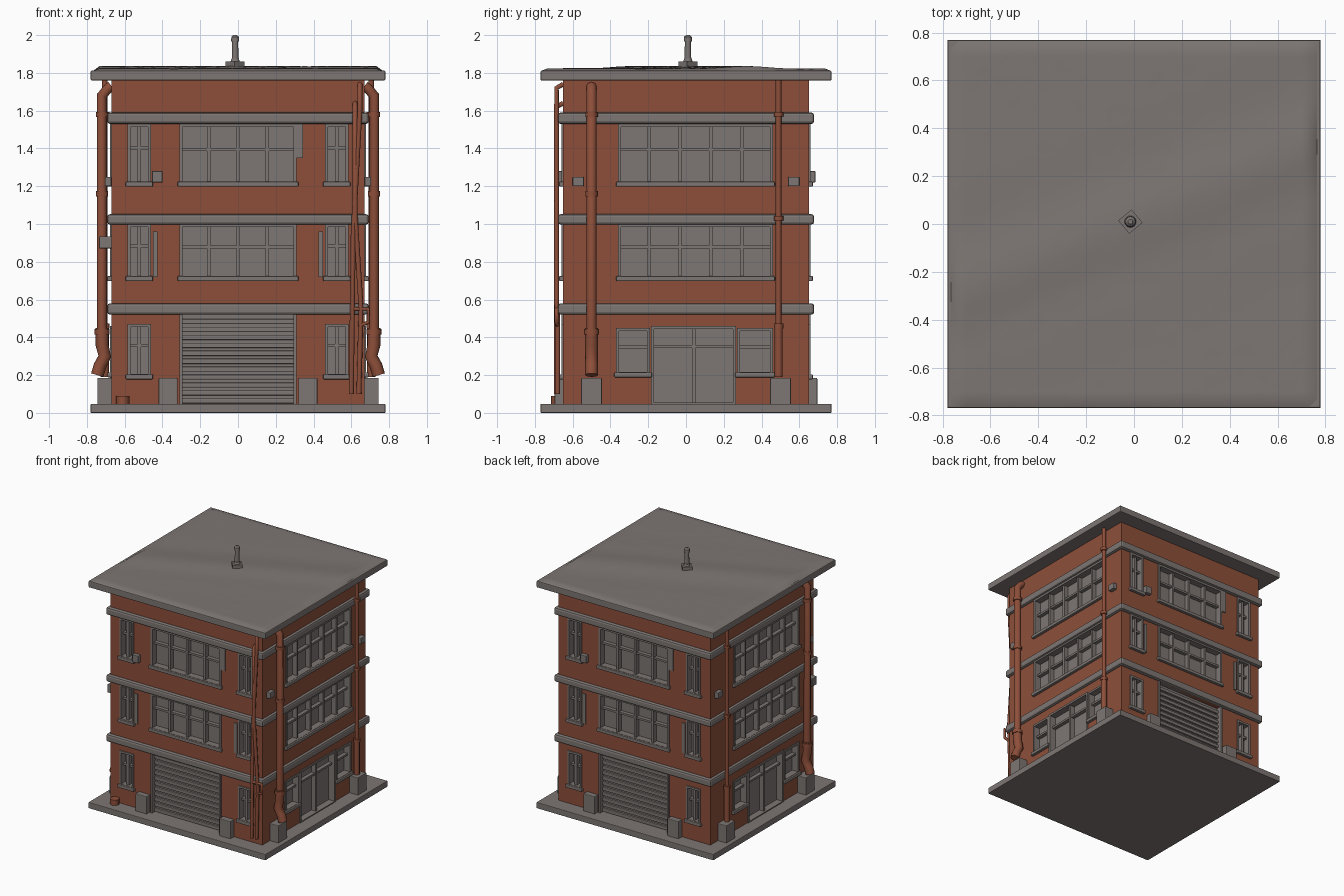
import bpy, bmesh, math, random
from mathutils import Vector, Matrix

if "Cube" in bpy.data.objects:
    bpy.data.objects.remove(bpy.data.objects["Cube"])

random.seed(4)


def material(name, rgb):
    m = bpy.data.materials.new(name)
    m.diffuse_color = (*rgb, 1)
    m.use_nodes = True
    m.node_tree.nodes["Principled BSDF"].inputs["Base Color"].default_value = m.diffuse_color
    return m


GREY = material("warm grey", (0.205, 0.182, 0.172))
RED = material("brick red", (0.27, 0.078, 0.042))
DX, DY = 0.67, 0.65          # wall planes of the sides and of the front/back
parts = {}                   # part name -> list of world boxes


def finish(name, bm, mat, bevel=0.0, smooth=False):
    me = bpy.data.meshes.new(name)
    bmesh.ops.recalc_face_normals(bm, faces=bm.faces)
    bm.to_mesh(me)
    bm.free()
    ob = bpy.data.objects.new(name, me)
    bpy.context.collection.objects.link(ob)
    me.materials.append(mat)
    if smooth:
        for p in me.polygons:
            p.use_smooth = True
        me.set_sharp_from_angle(angle=math.radians(40))
    if bevel:
        b = ob.modifiers.new("bevel", "BEVEL")
        b.width, b.segments = bevel, 2
    return ob


def add_box(bm, lo, hi):
    lo, hi = Vector(lo), Vector(hi)
    mat = Matrix.Translation((lo + hi) / 2) @ Matrix.Diagonal((*(hi - lo), 1))
    return bmesh.ops.create_cube(bm, size=1, matrix=mat)["verts"]


def wall_point(k, u, o, z):
    """Side k (front, right, back, left): u along the wall, o outward from it."""
    d = o + (DX if k % 2 else DY)
    return Vector([(u, -d, z), (d, u, z), (-u, d, z), (-d, -u, z)][k])


def wall_box(name, k, u0, u1, o0, o1, z0, z1):
    a, b = wall_point(k, u0, o0, z0), wall_point(k, u1, o1, z1)
    lo = [min(p, q) for p, q in zip(a, b)]
    hi = [max(p, q) for p, q in zip(a, b)]
    parts.setdefault(name, []).append((lo, hi))


def window(k, u0, u1, z0, z1, cols, split, sill=True):
    """Opening with glass, frame, glazing bars and a sill."""
    wall_box("opening_cutters", k, u0, u1, -0.06, 0.05, z0, z1)
    wall_box("window_glass", k, u0, u1, -0.06, -0.045, z0, z1)
    f = 0.016
    for a, b, c, d in ((u0, u0 + f, z0, z1), (u1 - f, u1, z0, z1),
                       (u0 + f, u1 - f, z0, z0 + f), (u0 + f, u1 - f, z1 - f, z1)):
        wall_box("window_frames", k, a, b, -0.05, 0.008, c, d)
    for i in range(1, cols):
        u = u0 + (u1 - u0) * i / cols
        wall_box("glazing_bars", k, u - 0.009, u + 0.009, -0.05, -0.008, z0 + f, z1 - f)
    if split:
        z = z0 + (z1 - z0) * split
        wall_box("glazing_bars", k, u0 + f, u1 - f, -0.05, -0.015, z - 0.008, z + 0.008)
    if sill:
        wall_box("sills", k, u0 - 0.01, u1 + 0.01, -0.03, 0.022, z0 - 0.012, z0 + 0.014)


for k in range(4):
    if k % 2 == 0:
        # front and back: middle window, narrow side windows, roller door
        for z0, z1 in ((1.21, 1.53), (0.71, 1.0)):
            window(k, -0.31, 0.31, z0, z1, 4, 0.58)
        for z0, z1 in ((1.21, 1.53), (0.71, 1.0), (0.19, 0.47)):
            window(k, -0.585, -0.46, z0, z1, 2, 0.6)
            window(k, 0.46, 0.585, z0, z1, 2, 0.6)
        wall_box("opening_cutters", k, -0.31, 0.31, -0.06, 0.05, 0.04, 0.52)
        wall_box("roller_door", k, -0.31, 0.31, -0.06, -0.035, 0.04, 0.52)
        for i in range(11):
            z = 0.05 + i * 0.042
            wall_box("roller_slats", k, -0.305, 0.305, -0.04, -0.02, z, z + 0.027)
        for s in (-1, 1):
            wall_box("door_jambs", k, s * 0.31, s * 0.295, -0.05, 0.01, 0.04, 0.52)
            wall_box("kerb_blocks", k, s * 0.32, s * 0.42, -0.01, 0.045, 0.04, 0.185)
            wall_box("plaster_patches", k, s * 0.425, s * 0.45, -0.01, 0.008, 0.72, 0.96)
        wall_box("plaster_patches", k, 0.31, 0.345, -0.01, 0.008, 1.35, 1.53)
        wall_box("wall_units", k, -0.455, -0.4, 0, 0.035, 1.22, 1.28)
    else:
        # long sides: five-bay windows, ground windows beside a double door
        for z0, z1 in ((1.21, 1.53), (0.71, 1.0)):
            window(k, -0.36, 0.46, z0, z1, 5, 0.58)
        window(k, -0.37, -0.19, 0.2, 0.45, 1, 0.6)
        window(k, 0.27, 0.46, 0.2, 0.45, 1, 0.6)
        window(k, -0.185, 0.265, 0.04, 0.46, 2, 0.74, False)
        for s in (-1, 1):
            wall_box("wall_units", k, s * 0.54, s * 0.6, 0, 0.035, 1.2, 1.25)
            wall_box("pipe_blocks", k, s * 0.5 - 0.055, s * 0.5 + 0.055, -0.01, 0.075, 0.04, 0.185)

# brick body with cut openings
bm = bmesh.new()
add_box(bm, (-DX, -DY, 0.03), (DX, DY, 1.77))
body = finish("brick_walls", bm, RED)

for name, boxes in parts.items():
    bm = bmesh.new()
    for lo, hi in boxes:
        add_box(bm, lo, hi)
    soft = name in ("sills", "roller_slats", "kerb_blocks", "pipe_blocks", "wall_units")
    ob = finish(name, bm, GREY, 0.005 if soft else 0)
    if name == "opening_cutters":
        ob.hide_render = True
        ob.hide_viewport = True
        ob.display_type = "WIRE"
        cut = body.modifiers.new("openings", "BOOLEAN")
        cut.operation, cut.object, cut.solver = "DIFFERENCE", ob, "EXACT"

# stone bands around every floor, hollow so they stay outside the recesses
for i, (z0, z1) in enumerate(((0.52, 0.58), (0.997, 1.052), (1.53, 1.59))):
    bm = bmesh.new()
    add_box(bm, (-DX - 0.022, -DY - 0.028, z0), (DX + 0.022, DY + 0.028, z1))
    finish(f"stone_band_{i + 1}", bm, GREY, 0.014)

# ground slab
bm = bmesh.new()
add_box(bm, (-0.78, -0.77, 0), (0.78, 0.77, 0.048))
finish("base_slab", bm, GREY, 0.004)

# roof slab with a worn diagonal ridge and ragged rim
bm = bmesh.new()
add_box(bm, (-0.78, -0.77, 1.76), (0.78, 0.77, 1.812))
finish("roof_slab", bm, GREY, 0.006)
bm = bmesh.new()
bmesh.ops.create_grid(bm, x_segments=48, y_segments=48, size=0.765)
for v in bm.verts:
    x, y, _ = v.co
    d = y - 0.42 * x + 0.02
    h = 0.012 * math.exp(-(d / 0.16) ** 2) + 0.003 * math.sin(14 * d) * math.exp(-(d / 0.4) ** 2)
    rim = max(abs(x), abs(y)) > 0.75
    v.co.z = 1.812 if rim else 1.822 + h + random.uniform(0, 0.0015)
finish("roof_covering", bm, GREY, smooth=True)

# roof vent on a turned foot
bm = bmesh.new()
bmesh.ops.create_cube(bm, size=1, matrix=Matrix.Translation((-0.015, 0.01, 1.842))
                      @ Matrix.Rotation(math.radians(40), 4, "Z") @ Matrix.Diagonal((0.072, 0.072, 0.036, 1)))
for r1, r2, z0, z1 in ((0.026, 0.02, 1.855, 1.875), (0.018, 0.016, 1.87, 1.97),
                       (0.022, 0.021, 1.965, 1.99), (0.021, 0.01, 1.99, 2.0)):
    bmesh.ops.create_cone(bm, cap_ends=True, segments=14, radius1=r1, radius2=r2, depth=z1 - z0,
                          matrix=Matrix.Translation((-0.015, 0.01, (z0 + z1) / 2)))
finish("roof_vent", bm, GREY, smooth=True)


def pipe(name, k, points, radius):
    """Tube through (u, out, z) points on wall k."""
    cu = bpy.data.curves.new(name, "CURVE")
    cu.dimensions, cu.bevel_depth, cu.bevel_resolution = "3D", radius, 2
    cu.use_fill_caps = True
    sp = cu.splines.new("POLY")
    sp.points.add(len(points) - 1)
    for p, q in zip(sp.points, points):
        p.co = (*wall_point(k, *q), 1)
    cu.materials.append(RED)
    ob = bpy.data.objects.new(name, cu)
    bpy.context.collection.objects.link(ob)
    for s in cu.splines:
        s.use_smooth = True


# drainpipes: thick ones near the front, thin ones near the back, collars and elbows
for k, s in ((1, 1), (3, -1)):
    side = "right" if k == 1 else "left"
    u = -0.5 * s
    pipe(f"{side}_thick_pipe", k, [(u, 0.0, 1.73), (u, 0.02, 1.715), (u, 0.05, 1.68), (u, 0.05, 0.42)], 0.027)
    pipe(f"{side}_thick_elbow", k, [(u, 0.05, 0.45), (u, 0.05, 0.36), (u, 0.035, 0.3),
                                    (u, 0.06, 0.25), (u, 0.075, 0.2)], 0.034)
    for z in (0.43, 1.16, 1.58):
        pipe(f"{side}_thick_collar", k, [(u, 0.05, z - 0.014), (u, 0.05, z + 0.014)], 0.04 if z < 1 else 0.033)
    u = 0.49 * s
    pipe(f"{side}_thin_pipe", k, [(u, 0.035, 1.76), (u, 0.035, 0.2)], 0.015)
    pipe(f"{side}_thin_foot", k, [(u, 0.035, 0.46), (u, 0.035, 0.19)], 0.022)
    for z in (0.46, 1.03, 1.58):
        pipe(f"{side}_thin_collar", k, [(u, 0.035, z - 0.012), (u, 0.035, z + 0.012)], 0.025)

# front service pipes near the right corner
pipe("front_pipe_a", 0, [(0.645, 0.0, 1.74), (0.645, 0.035, 1.72), (0.645, 0.035, 1.6),
                         (0.61, 0.035, 0.95), (0.6, 0.035, 0.1)], 0.013)
pipe("front_pipe_b", 0, [(0.62, 0.0, 1.64), (0.62, 0.035, 1.62), (0.62, 0.035, 1.05), (0.65, 0.035, 0.58),
                         (0.65, 0.03, 0.5), (0.64, 0.03, 0.1)], 0.013)
pipe("front_pipe_link", 0, [(0.6, 0.035, 0.55), (0.69, 0.035, 0.55), (0.69, 0.035, 0.48), (0.64, 0.03, 0.46)], 0.011)
pipe("front_left_stub", 0, [(-0.61, 0.03, 0.045), (-0.61, 0.03, 0.09)], 0.035)

# meter box on the left wall
bm = bmesh.new()
add_box(bm, (-0.735, -0.6, 0.87), (-0.66, -0.54, 0.935))
finish("meter_box", bm, GREY, 0.006)
